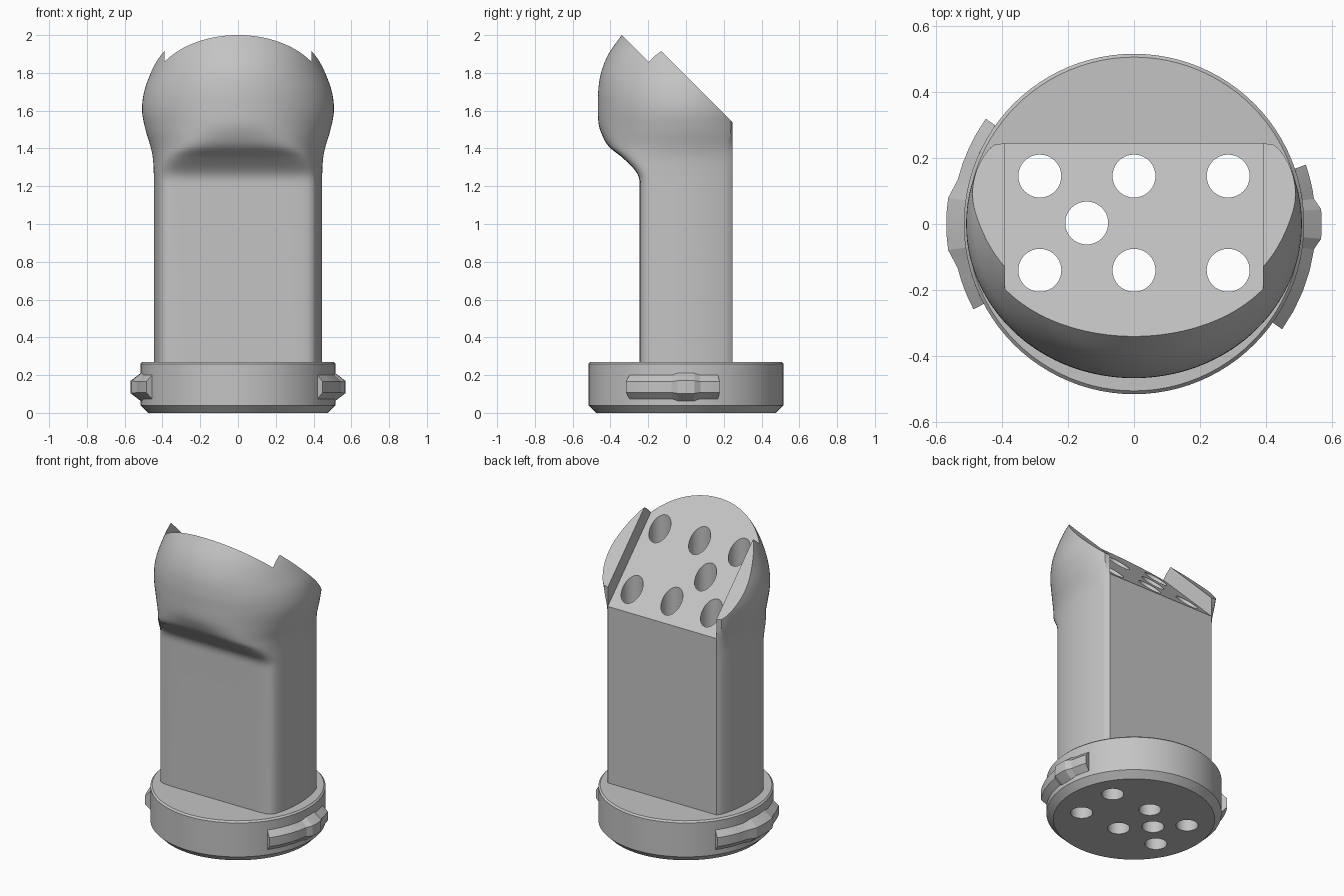
import bpy, bmesh
from math import sin, cos, pi, radians, atan2, hypot

cube = bpy.data.objects.get("Cube")
if cube:
    bpy.data.objects.remove(cube, do_unlink=True)

grey = bpy.data.materials.new("plain grey")
grey.use_nodes = True
grey.diffuse_color = (0.55, 0.55, 0.55, 1)
grey.node_tree.nodes["Principled BSDF"].inputs["Base Color"].default_value = (0.55, 0.55, 0.55, 1)


def loft(name, rings):
    """Skin a list of closed rings and cap both ends."""
    bm = bmesh.new()
    rows = [[bm.verts.new(p) for p in ring] for ring in rings]
    n = len(rows[0])
    for low, high in zip(rows, rows[1:]):
        for i in range(n):
            j = (i + 1) % n
            bm.faces.new((low[i], low[j], high[j], high[i]))
    bm.faces.new(rows[0][::-1])
    bm.faces.new(rows[-1])
    bmesh.ops.recalc_face_normals(bm, faces=bm.faces)
    mesh = bpy.data.meshes.new(name)
    bm.to_mesh(mesh)
    bm.free()
    mesh.materials.append(grey)
    ob = bpy.data.objects.new(name, mesh)
    bpy.context.collection.objects.link(ob)
    return ob


def circle(r, z, n, x=0, y=0):
    return [(x + r * cos(2 * pi * i / n), y + r * sin(2 * pi * i / n), z) for i in range(n)]


def activate(ob):
    bpy.ops.object.select_all(action='DESELECT')
    ob.select_set(True)
    bpy.context.view_layer.objects.active = ob


def cut(ob, cutter):
    activate(ob)
    mod = ob.modifiers.new("cut", 'BOOLEAN')
    mod.operation = 'DIFFERENCE'
    mod.solver = 'EXACT'
    mod.object = cutter
    bpy.ops.object.modifier_apply(modifier=mod.name)


def smooth(ob, angle=30):
    activate(ob)
    bpy.ops.object.shade_smooth_by_angle(angle=radians(angle))


# Body sections: height, half width, half depth, front limit
KEYS = [(0.27, 0.445, 0.56, 0.245), (1.2, 0.445, 0.56, 0.245),
        (1.27, 0.446, 0.55, 0.26), (1.35, 0.451, 0.52, 0.335),
        (1.41, 0.463, 0.49, 0.41), (1.5, 0.49, 0.472, 0.48),
        (1.6, 0.508, 0.467, 0.6), (1.7, 0.497, 0.465, 0.8),
        (1.8, 0.462, 0.45, 0.9), (1.9, 0.42, 0.41, 0.9),
        (2.0, 0.365, 0.34, 0.9), (2.06, 0.32, 0.29, 0.9)]
BACK_X, BACK_Y = 0.39, 0.245


def slope(i, c):
    if i <= 1 or i >= len(KEYS) - 1:
        return 0 if i <= 1 else (KEYS[-1][c] - KEYS[-2][c]) / (KEYS[-1][0] - KEYS[-2][0])
    a, b = KEYS[i - 1], KEYS[i + 1]
    return (b[c] - a[c]) / (b[0] - a[0])


def section_values(i, t):
    """Cubic blend between two neighbouring keys."""
    k0, k1 = KEYS[i], KEYS[i + 1]
    h = k1[0] - k0[0]
    s = t * t * (3 - 2 * t)
    vals = [k0[0] + h * t]
    for c in (1, 2, 3):
        vals.append(k0[c] * (1 - s) + k1[c] * s
                    + h * slope(i, c) * t * (1 - t) ** 2
                    - h * slope(i + 1, c) * t * t * (1 - t))
    return vals


def body_ring(z, a, b, front, n=90):
    """Oval with a flat back, squashed softly against a front limit."""
    start = atan2(BACK_Y, BACK_X)
    pts = []
    for i in range(n + 1):
        t = start - (pi + 2 * start) * i / n
        c, s = cos(t), sin(t)
        r = 1 / hypot(c / a, s / b)
        limit, p = (front, 16) if s < 0 else (0.255, 24)
        r = (r ** -p + (abs(s) / limit) ** p) ** (-1 / p)
        pts.append((r * c, r * s, z))
    pts[0], pts[-1] = (BACK_X, BACK_Y, z), (-BACK_X, BACK_Y, z)
    return pts


rings = []
for i in range(len(KEYS) - 1):
    steps = 5 if i else 1
    rings += [body_ring(*section_values(i, k / steps)) for k in range(steps)]
rings.append(body_ring(*KEYS[-1]))
body = loft("body", rings)

# Round base with chamfered rims
base = loft("base", [circle(r, z, 96) for r, z in
                     ((0.475, 0), (0.515, 0.04), (0.515, 0.26), (0.505, 0.27))])


# Slanted top: a wide cut for the side ears and a deeper cut between them
def wedge(name, half, level):
    profile = ((-1, level + 1), (1, level - 1), (1, 4), (-1, 4))
    return loft(name, [[(x, y, z) for y, z in profile] for x in (-half, half)])


cutters = [wedge("ear_cutter", 1, 1.785), wedge("face_cutter", BACK_X, 1.66)]
for cutter in cutters:
    cut(body, cutter)

# Seven vertical holes running right through
spots = [(x, y) for x in (-0.285, 0, 0.285) for y in (-0.14, 0.145)] + [(-0.143, 0.003)]
for x, y in spots:
    hole = loft("hole_cutter", [circle(0.065, z, 40, x, y) for z in (-0.5, 2.5)])
    cut(body, hole)
    cut(base, hole)
    cutters.append(hole)
for cutter in cutters:
    bpy.data.objects.remove(cutter, do_unlink=True)
smooth(body)
smooth(base)


# Locking lugs: curved bars of trapezoid section with a raised middle
def lug(name, facing, first, last, bump, ramp):
    stations = []
    for lo, hi, r, half in ((first, -ramp, 0.55, 0.064), (-bump, bump, 0.568, 0.074),
                            (ramp, last, 0.55, 0.064)):
        stations += [(lo + (hi - lo) * k / 4, r, half) for k in range(5)]
    rings = []
    for deg, r, half in stations:
        t = radians(facing + deg)
        rings.append([(q * cos(t), q * sin(t), 0.137 + h) for q, h in
                      ((0.49, -half), (0.515, -half), (r, -half * 0.45),
                       (r, half * 0.45), (0.515, half), (0.49, half))])
    smooth(loft(name, rings), 12)


lug("left_lug", 0, -35.4, 19, 4.5, 8)
lug("right_lug", 180, -35.4, 28, 8, 14)
